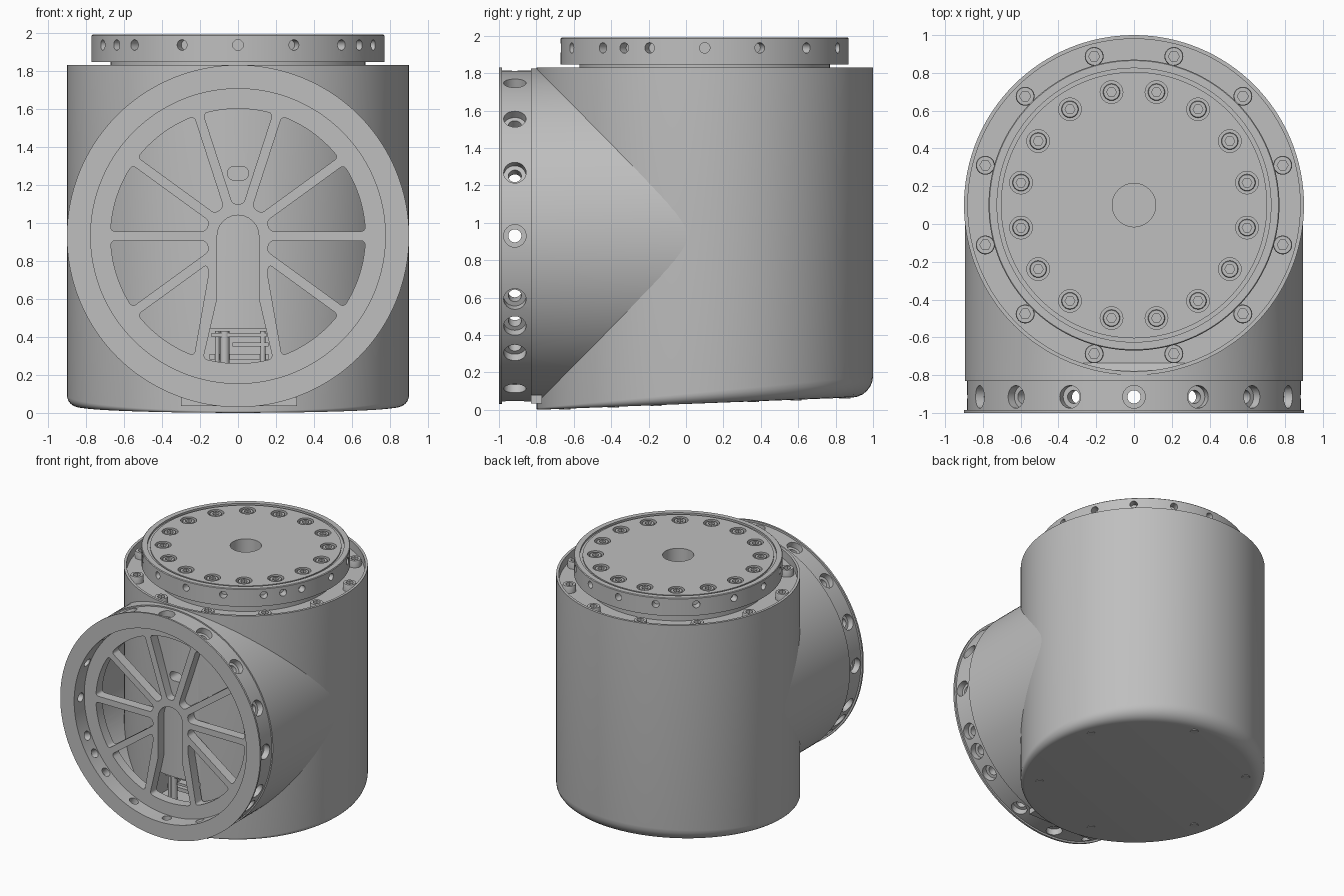
import bpy, bmesh
from math import sin, cos, pi, radians, asin
from mathutils import Matrix, Vector

if "Cube" in bpy.data.objects:
    bpy.data.objects.remove(bpy.data.objects["Cube"])

grey = bpy.data.materials.new("machined_grey")
grey.use_nodes = True
grey.diffuse_color = (0.52, 0.52, 0.52, 1)
grey.node_tree.nodes["Principled BSDF"].inputs["Base Color"].default_value = (0.52, 0.52, 0.52, 1)

T, R = Matrix.Translation, Matrix.Rotation
AXIS_Y = 0.1      # upright body axis
HUB_Z = 0.93      # side port axis
TO_FRONT = T((0, 0, HUB_Z)) @ R(pi / 2, 4, 'X')   # local z points to the front


def loft(bm, rings, closed=False):
    """Skin rings of points; cap the ends, or join last ring to first."""
    vs = [[bm.verts.new(p) for p in ring] for ring in rings]
    n = len(vs[0])
    pairs = list(zip(vs, vs[1:])) + ([(vs[-1], vs[0])] if closed else [])
    for a, b in pairs:
        for i in range(n):
            j = (i + 1) % n
            bm.faces.new((a[i], a[j], b[j], b[i]))
    if not closed:
        bm.faces.new(vs[0][::-1])
        bm.faces.new(vs[-1])


def lathe(bm, profile, m=Matrix(), seg=128, closed=False):
    loft(bm, [[m @ Vector((r * cos(2 * pi * i / seg), r * sin(2 * pi * i / seg), z))
               for i in range(seg)] for r, z in profile], closed)


def box(bm, lo, hi):
    lo, hi = Vector(lo), Vector(hi)
    m = T((lo + hi) / 2) @ Matrix.Diagonal((*(hi - lo), 1))
    bmesh.ops.create_cube(bm, size=1, matrix=m)


def bolt(bm, m, r, h):
    """Cap screw head with a hexagonal socket."""
    def hexagon(z):
        ring = []
        for i in range(24):
            a = 2 * pi * i / 24
            k = 0.58 * r * cos(pi / 6) / cos(a % (pi / 3) - pi / 6)
            ring.append(m @ Vector((k * cos(a), k * sin(a), z)))
        return ring

    def circle(k, z):
        return [m @ Vector((k * cos(2 * pi * i / 24), k * sin(2 * pi * i / 24), z))
                for i in range(24)]
    loft(bm, [circle(r, 0), circle(r, h * 0.85), circle(r * 0.93, h), hexagon(h), hexagon(h * 0.3)])


def prism(bm, points, corners, y0, y1):
    """Front-facing outline with rounded corners, extruded along y."""
    vs = [bm.verts.new((x, y0, z)) for x, z in points]
    face = bm.faces.new(vs)
    if corners:
        bmesh.ops.bevel(bm, geom=[vs[i] for i in corners], offset=0.022, segments=4,
                        profile=0.5, affect='VERTICES', clamp_overlap=False)
        face = next(f for f in bm.faces if all(abs(v.co.y - y0) < 1e-5 for v in f.verts)
                    and not any(len(e.link_faces) > 1 for e in f.edges))
    out = bmesh.ops.extrude_face_region(bm, geom=[face], use_keep_orig=True)
    bmesh.ops.translate(bm, vec=(0, y1 - y0, 0),
                        verts=[g for g in out["geom"] if isinstance(g, bmesh.types.BMVert)])


def finish(name, bm, cutter=None):
    bmesh.ops.recalc_face_normals(bm, faces=bm.faces[:])
    me = bpy.data.meshes.new(name)
    bm.to_mesh(me)
    bm.free()
    ob = bpy.data.objects.new(name, me)
    bpy.context.collection.objects.link(ob)
    me.materials.append(grey)
    if name.endswith("cutter"):
        ob.hide_render = True
        return ob
    bpy.ops.object.select_all(action='DESELECT')
    bpy.context.view_layer.objects.active = ob
    ob.select_set(True)
    if cutter:
        mod = ob.modifiers.new("cut", 'BOOLEAN')
        mod.operation, mod.solver, mod.object = 'DIFFERENCE', 'EXACT', cutter
        bpy.ops.object.modifier_apply(modifier=mod.name)
        bpy.data.objects.remove(cutter)
    bpy.ops.object.shade_smooth_by_angle(angle=radians(30))
    return ob


# Upright body: sloped base with a fillet growing to the back, sunken top
def floor_z(y):
    return 0.039 * (y + 0.8)


def body_ring(r, z=None, t=0.0):
    ring = []
    for i in range(128):
        a = 2 * pi * i / 128
        f = 0.01 + 0.05 * (1 + sin(a))
        k = r - f * (1 - cos(t)) if z is None else r
        y = AXIS_Y + k * sin(a)
        ring.append((k * cos(a), y, floor_z(y) + f * (1 - sin(t)) if z is None else z))
    return ring


cut = bmesh.new()
box(cut, (-0.2, -0.95, 0.22), (0.2, -0.4, 0.44))
sight = [(s * 0.02 + 0.036 * cos(a), 1.26 + 0.036 * sin(a))
         for s, start in ((1, -90), (-1, 90))
         for a in (radians(start + 22.5 * i) for i in range(9))]
prism(cut, sight, [], -0.95, -0.6)
cutter = finish("body_cutter", cut)
bm = bmesh.new()
loft(bm, [body_ring(0.9, t=radians(90 - 15 * i)) for i in range(7)] +
     [body_ring(0.9, 1.83), body_ring(0.88, 1.83), body_ring(0.88, 1.76)])
finish("upright_body", bm, cutter)

# Side port: tube with stepped radial holes, its rear mitred into the body
cut = bmesh.new()
for deg in [22.5 * k for k in range(16)] + [123, -123]:
    m = T((0, -0.915, HUB_Z)) @ R(radians(deg), 4, 'Y')
    lathe(cut, [(0.035, 0.7), (0.035, 0.835), (0.06, 0.835), (0.06, 0.95)], m, 24)
cutter = finish("port_cutter", cut)
bm = bmesh.new()
lathe(bm, [(0.895, 0), (0.895, 0.83), (0.885, 0.83), (0.885, 0.985), (0.9, 0.985),
           (0.9, 1), (0.775, 1), (0.775, 0)], TO_FRONT, closed=True)
for v in bm.verts:
    if v.co.y > -0.5:
        v.co.y = 0.095 - abs(v.co.z - HUB_Z)
finish("side_port", bm, cutter)

# Spoked panel: windows between ten spokes, the lowest merged with an arched slot
cut = bmesh.new()


def polar(r, deg):
    return (r * cos(radians(deg)), HUB_Z + r * sin(radians(deg)))


def half_angle(r):
    return 18 - asin(0.025 / r) * 180 / pi


outer_half = half_angle(0.67)
arc = [outer_half * (i / 5 - 1) for i in range(11)]
for k in range(10):
    mid = 18 + 36 * k
    if mid == 270:
        pts = [polar(0.67, mid + a) for a in arc] + [(0.11, 0.6)]
        pts += [polar(0.11, 15 * i) for i in range(13)] + [(-0.11, 0.6)]
        prism(cut, pts, [0, 10], -0.95, -0.7)
        continue
    low = mid in (234, 306)
    r = 0.22 if low else 0.17
    pts = [polar(0.67, mid + a) for a in arc]
    pts += [polar(r, mid + half_angle(r)), polar(r, mid - half_angle(r))]
    if low:
        pts = [((1 if x > 0 else -1) * max(abs(x), 0.155), z) for x, z in pts]
    prism(cut, pts, [0, 10, 11, 12], -0.95, -0.7)
cutter = finish("panel_cutter", cut)
bm = bmesh.new()
lathe(bm, [(0.785, 0.79), (0.785, 0.87)], TO_FRONT)
finish("spoked_panel", bm, cutter)

# Small mechanism seen through the lower opening
bm = bmesh.new()
box(bm, (-0.15, -0.70, 0.28), (0.16, -0.62, 0.31))
box(bm, (-0.03, -0.74, 0.35), (0.16, -0.64, 0.37))
box(bm, (-0.14, -0.74, 0.40), (0.15, -0.64, 0.42))
for x, r in ((-0.11, 0.012), (-0.07, 0.025), (0.13, 0.015)):
    lathe(bm, [(r, 0.22), (r, 0.43)], T((x, -0.72, 0)), 16)
finish("inner_mechanism", bm)

# Front foot below the port
bm = bmesh.new()
box(bm, (-0.3, -0.83, 0.035), (0.31, -0.77, 0.08))
finish("front_foot", bm)

# Neck and rotating top disc with counterbores, side holes and centre hole
bm = bmesh.new()
lathe(bm, [(0.67, 1.75), (0.67, 1.85)], T((0, AXIS_Y, 0)))
finish("disc_neck", bm)

disc_spots = [T((0.61 * cos(a), AXIS_Y + 0.61 * sin(a), 0))
              for a in (radians(11.25 + 22.5 * k) for k in range(16))]
cut = bmesh.new()
lathe(cut, [(0.115, 1.87), (0.115, 2.05)], T((0, AXIS_Y, 0)), 64)
for m in disc_spots:
    lathe(cut, [(0.06, 1.95), (0.06, 2.05)], m, 24)
for deg in [22.5 * k for k in range(16)] + [-34, -146]:
    m = T((0, AXIS_Y, 1.935)) @ R(radians(deg), 4, 'Z') @ R(pi / 2, 4, 'Y')
    lathe(cut, [(0.028, 0.71), (0.028, 0.8)], m, 20)
cutter = finish("disc_cutter", cut)
bm = bmesh.new()
lathe(bm, [(0.77, 1.845), (0.77, 1.985), (0.765, 1.99), (0.725, 1.99), (0.725, 1.975),
           (0.705, 1.975), (0.705, 1.985)], T((0, AXIS_Y, 0)))
finish("top_disc", bm, cutter)

# Bolts on the disc and around the sunken rim
bm = bmesh.new()
for m in disc_spots:
    bolt(bm, m @ T((0, 0, 1.945)), 0.045, 0.035)
finish("disc_bolts", bm)
bm = bmesh.new()
for k in range(12):
    a = radians(15 + 30 * k)
    bolt(bm, T((0.815 * cos(a), AXIS_Y + 0.815 * sin(a), 1.755)), 0.05, 0.06)
finish("rim_bolts", bm)

# Screw heads in the base
bm = bmesh.new()
for k in range(6):
    a = radians(20 + 60 * k)
    x, y = 0.76 * cos(a), AXIS_Y + 0.76 * sin(a)
    lathe(bm, [(0.03, -0.004), (0.03, 0.02)], T((x, y, floor_z(y))), 20)
finish("base_screws", bm)
